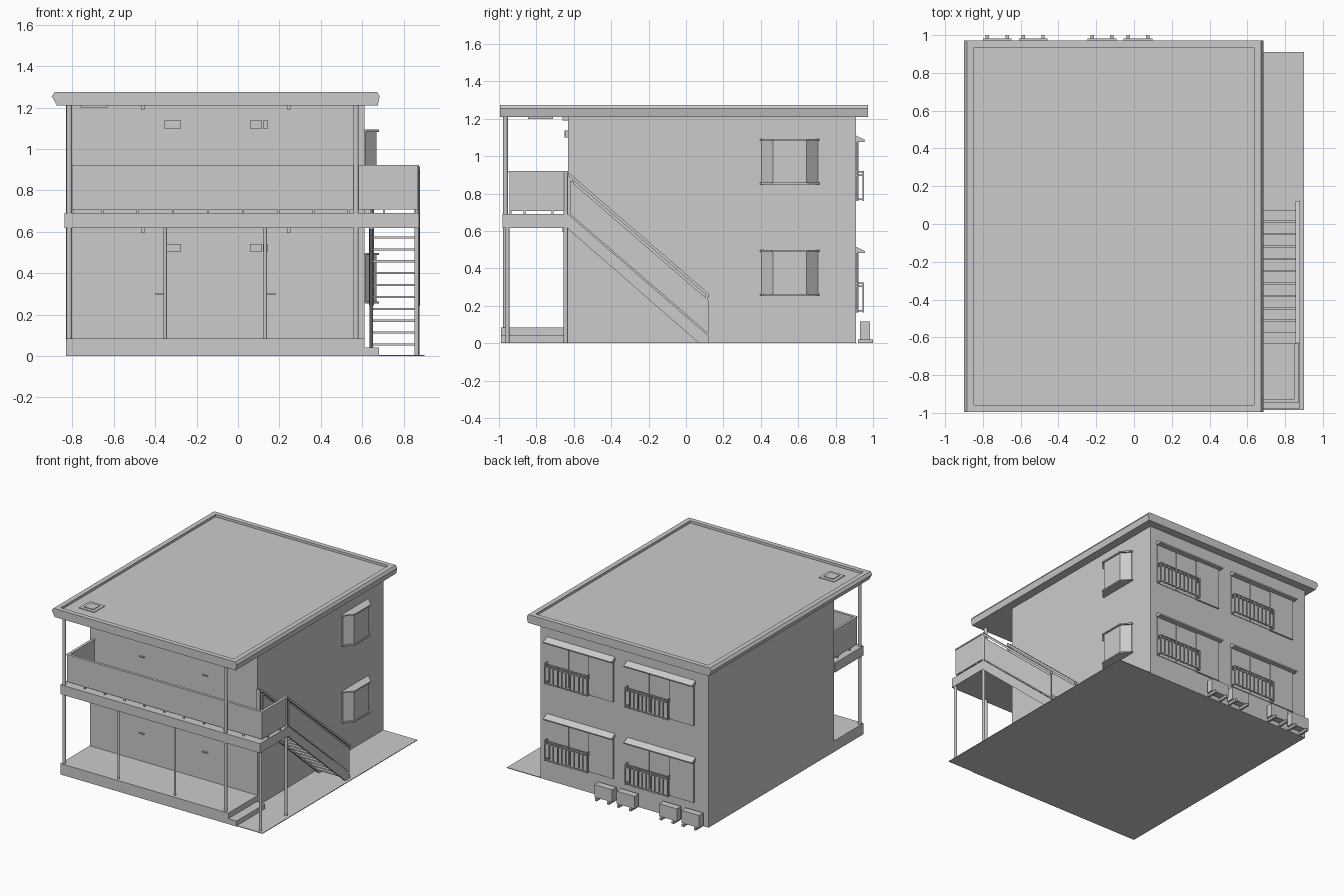
import bpy, bmesh
from mathutils import Vector


def finish(name, bm):
    bmesh.ops.recalc_face_normals(bm, faces=bm.faces)
    me = bpy.data.meshes.new(name)
    bm.to_mesh(me)
    bm.free()
    ob = bpy.data.objects.new(name, me)
    bpy.context.collection.objects.link(ob)
    return ob


def add_box(bm, x0, x1, y0, y1, z0, z1):
    vs = bmesh.ops.create_cube(bm, size=1)["verts"]
    for v in vs:
        v.co = Vector((x0 if v.co.x < 0 else x1,
                       y0 if v.co.y < 0 else y1,
                       z0 if v.co.z < 0 else z1))


def boxes(name, items):
    bm = bmesh.new()
    for b in items:
        add_box(bm, *b)
    return finish(name, bm)


def add_prism(bm, pts, axis, a, b):
    """Extrude a 2D outline along axis; the outline uses the other two axes in order."""
    def co(p, t):
        c = list(p)
        c.insert("xyz".index(axis), t)
        return c
    lo = [bm.verts.new(co(p, a)) for p in pts]
    hi = [bm.verts.new(co(p, b)) for p in pts]
    n = len(pts)
    bm.faces.new(lo)
    bm.faces.new(hi[::-1])
    for i in range(n):
        bm.faces.new((lo[i], lo[(i + 1) % n], hi[(i + 1) % n], hi[i]))


def prism(name, pts, axis, a, b):
    bm = bmesh.new()
    add_prism(bm, pts, axis, a, b)
    return finish(name, bm)


def posts(name, items, r=0.013):
    bm = bmesh.new()
    for x, y, z0, z1 in items:
        vs = bmesh.ops.create_cone(bm, cap_ends=True, segments=12, radius1=r,
                                   radius2=r, depth=z1 - z0)["verts"]
        bmesh.ops.translate(bm, verts=vs, vec=(x, y, (z0 + z1) / 2))
    return finish(name, bm)


FLOORS = (0, 0.595)

# main body, porch slab and side paving
boxes("building_walls", [(-0.83, 0.61, -0.63, 0.91, 0, 1.215)])
boxes("porch_slab", [(-0.83, 0.61, -0.99, -0.63, 0, 0.085)])
boxes("porch_step", [(0.61, 0.68, -0.99, -0.64, 0, 0.042)])
boxes("side_paving", [(0.61, 0.9, -0.985, 0.91, 0, 0.005)])

# roof with a sunken top
bm = bmesh.new()
add_prism(bm, [(-0.875, 1.21), (0.675, 1.21), (0.685, 1.255), (0.672, 1.275),
               (-0.885, 1.275), (-0.9, 1.255)], "y", -0.995, 0.972)
bm.normal_update()
bmesh.ops.recalc_face_normals(bm, faces=bm.faces)
top = max(bm.faces, key=lambda f: f.calc_center_median().z)
bmesh.ops.inset_region(bm, faces=[top], thickness=0.053)
bmesh.ops.inset_region(bm, faces=[top], thickness=0.0005, depth=-0.018)
finish("roof", bm)

# roof hatch, above and below the eave
boxes("roof_hatch", [(-0.76, -0.63, -0.86, -0.73, 1.25, 1.262),
                     (-0.735, -0.655, -0.835, -0.755, 1.26, 1.267),
                     (-0.76, -0.63, -0.845, -0.71, 1.2, 1.212)])

# upper walkway, parapet panels and their spacers
boxes("walkway_floor", [(-0.837, 0.875, -0.98, -0.63, 0.617, 0.69)])
boxes("walkway_parapet", [(-0.805, 0.868, -0.945, -0.93, 0.708, 0.915),
                          (-0.805, -0.79, -0.93, -0.63, 0.708, 0.915),
                          (0.853, 0.868, -0.93, -0.63, 0.708, 0.915),
                          (0.61, 0.64, -0.645, -0.63, 0.69, 0.915)])
boxes("parapet_cap", [(-0.807, 0.872, -0.948, -0.927, 0.912, 0.922),
                      (-0.808, -0.787, -0.93, -0.63, 0.912, 0.922),
                      (0.85, 0.872, -0.93, -0.63, 0.912, 0.922)])
spacers = [(-0.66 + 0.17 * i, -0.65 + 0.17 * i, -0.943, -0.932, 0.688, 0.71) for i in range(9)]
for x in (-0.803, 0.855):
    spacers += [(x, x + 0.011, y, y + 0.012, 0.688, 0.71) for y in (-0.87, -0.72)]
boxes("parapet_spacers", spacers)

# posts
posts("front_posts", [(-0.815, -0.965, 0.08, 1.215), (0.57, -0.965, 0.08, 1.215)])
posts("walkway_posts", [(-0.352, -0.96, 0.08, 0.62), (0.132, -0.96, 0.08, 0.62)], 0.008)
posts("landing_posts", [(0.863, -0.955, 0, 0.62), (0.863, -0.643, 0, 0.92)], 0.011)

# staircase: stringers, side panels, handrails and open treads
stringers, panels, rails = bmesh.new(), bmesh.new(), bmesh.new()
for x in (0.636, 0.86):
    add_prism(stringers, [(-0.63, 0.69), (-0.63, 0.61), (0.07, 0.0), (0.12, 0.0), (0.12, 0.04)],
              "x", x, x + 0.016)
    add_prism(panels, [(-0.62, 0.87), (-0.62, 0.69), (0.12, 0.05), (0.12, 0.23)],
              "x", x + 0.004, x + 0.012)
    add_prism(rails, [(-0.63, 0.915), (-0.63, 0.895), (0.122, 0.245), (0.122, 0.265)],
              "x", x - 0.004, x + 0.02)
    for y in (-0.61, 0.105):
        z = 0.36 - 0.866 * y
        add_box(rails, x + 0.003, x + 0.013, y, y + 0.012, z - 0.05, z - 0.005)
finish("stair_stringers", stringers)
finish("stair_panels", panels)
finish("stair_handrails", rails)
boxes("stair_treads", [(0.645, 0.865, 0.015 - 0.0655 * i, 0.075 - 0.0655 * i,
                        0.05 + 0.0575 * i, 0.06 + 0.0575 * i) for i in range(10)])

for z, label in zip(FLOORS, ("lower", "upper")):
    # bay window on the right side
    prism(label + "_bay_window", [(0.6, 0.405), (0.615, 0.405), (0.67, 0.465), (0.67, 0.645),
                                  (0.615, 0.705), (0.6, 0.705)], "z", z + 0.26, z + 0.492)
    bay = bmesh.new()
    cap = [(0.6, 0.395), (0.622, 0.395), (0.68, 0.457), (0.68, 0.653), (0.622, 0.715), (0.6, 0.715)]
    for z0, z1 in ((0.254, 0.264), (0.488, 0.498)):
        add_prism(bay, cap, "z", z + z0, z + z1)
    finish(label + "_bay_trim", bay)

    # meter boxes and door handles on the front wall
    boxes(label + "_meter_boxes", [
        (-0.355, -0.275, -0.65, -0.63, z + 0.505, z + 0.542),
        (0.057, 0.117, -0.65, -0.63, z + 0.505, z + 0.542),
        (0.12, 0.145, -0.645, -0.63, z + 0.505, z + 0.542)])
    boxes(label + "_door_handles", [(-0.4, -0.36, -0.642, -0.63, z + 0.298, z + 0.305),
                                    (0.14, 0.182, -0.642, -0.63, z + 0.298, z + 0.305)])
    boxes(label + "_ceiling_lamps", [(x - 0.008, x + 0.008, -0.66, -0.63, z + 0.595, z + 0.62)
                                     for x in (-0.46, 0.245)])

    # back windows: awning, glass, shutter case and guard rail
    for xl, side in ((0.55, "left"), (-0.14, "right")):
        n = label + "_" + side
        prism(n + "_awning", [(0.9, z + 0.52), (0.9, z + 0.482), (0.955, z + 0.482),
                              (0.957, z + 0.492)], "x", xl - 0.58, xl + 0.005)
        boxes(n + "_window", [(xl - 0.36, xl, 0.905, 0.914, z + 0.17, z + 0.485),
                              (xl - 0.185, xl - 0.175, 0.91, 0.918, z + 0.17, z + 0.485)])
        boxes(n + "_shutter_case", [(xl - 0.57, xl - 0.36, 0.905, 0.922, z + 0.165, z + 0.485)])
        bars = []
        for h in (0.17, 0.3, 0.318):
            bars += [(xl - 0.37, xl, 0.945, 0.953, z + h, z + h + 0.008)]
            bars += [(x, x + 0.008, 0.91, 0.95, z + h, z + h + 0.008) for x in (xl - 0.37, xl - 0.008)]
        bars += [(xl - 0.37 + i * 0.0362, xl - 0.362 + i * 0.0362, 0.945, 0.952, z + 0.165, z + 0.325)
                 for i in range(11)]
        boxes(n + "_guard_rail", bars)

# outdoor air conditioning units with feet
for i, x in enumerate((-0.8, -0.61, -0.245, -0.055)):
    boxes("outdoor_unit_%d" % (i + 1), [(x, x + 0.152, 0.93, 0.983, 0.018, 0.115)])
    boxes("outdoor_unit_feet_%d" % (i + 1), [(x + d, x + d + 0.018, 0.92, 1.0, 0, 0.019)
                                             for d in (0.015, 0.119)])
